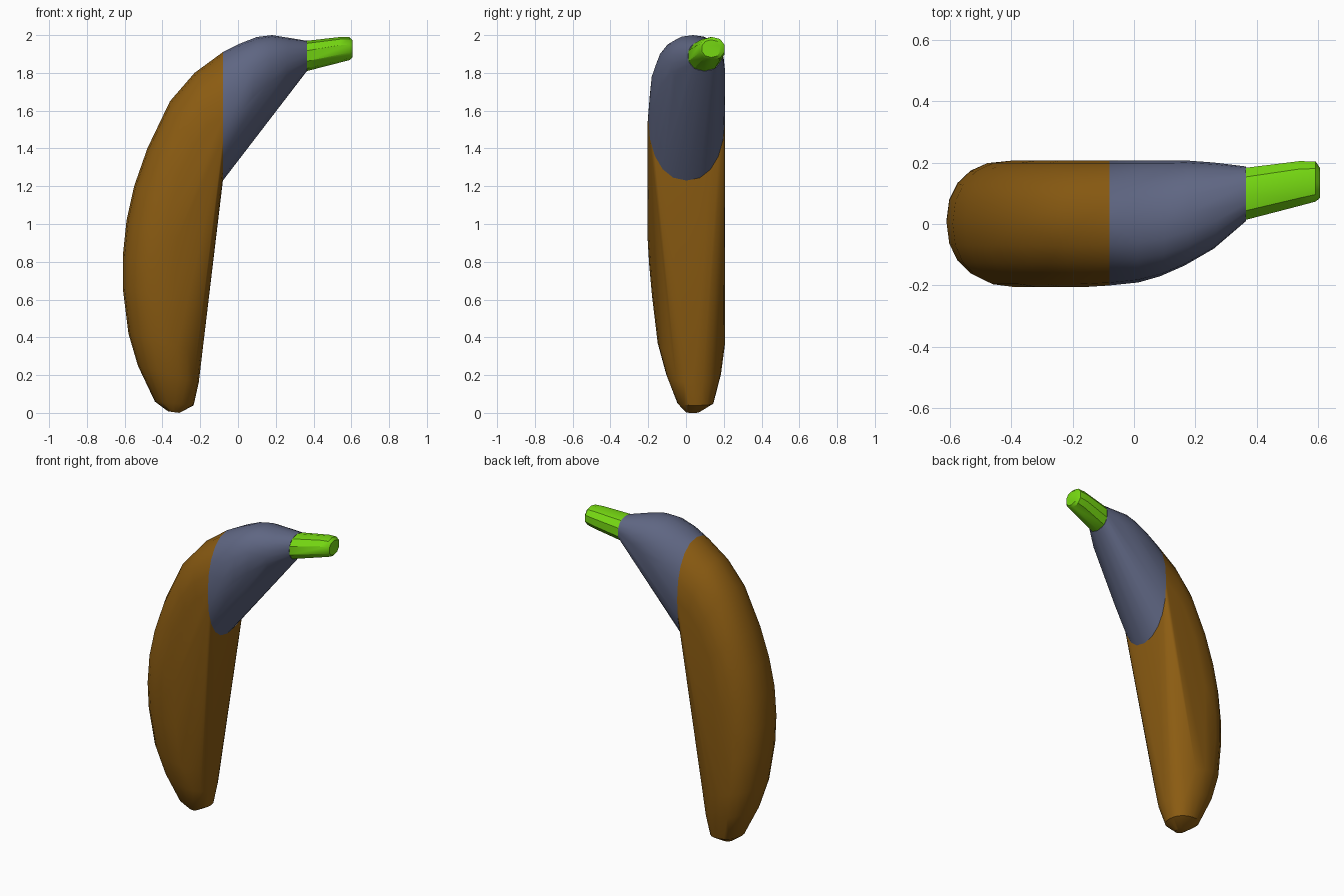
import bpy, bmesh, math
from mathutils import Vector

cube = bpy.data.objects.get("Cube")
if cube:
    bpy.data.objects.remove(cube, do_unlink=True)


def material(name, rgb):
    m = bpy.data.materials.new(name)
    m.use_nodes = True
    color = (*rgb, 1.0)
    m.diffuse_color = color
    bsdf = m.node_tree.nodes["Principled BSDF"]
    bsdf.inputs["Base Color"].default_value = color
    bsdf.inputs["Roughness"].default_value = 0.6
    return m


def signed_pow(v, p):
    return math.copysign(abs(v) ** p, v)


def ring(outer, inner, y_range, n=20, power=0.9):
    """Rounded cross-section spanning outer to inner (x, z) and a y range."""
    a = Vector((outer[0], 0, outer[1]))
    b = Vector((inner[0], 0, inner[1]))
    mid, half = (a + b) / 2, (a - b) / 2
    yc, yh = (y_range[0] + y_range[1]) / 2, (y_range[1] - y_range[0]) / 2
    pts = []
    for i in range(n):
        t = 2 * math.pi * i / n
        p = mid + half * signed_pow(math.cos(t), power)
        p.y = yc + yh * signed_pow(math.sin(t), power)
        pts.append(p)
    return pts


def hull_part(name, sections, mat, n=20):
    """Convex shell wrapped around a row of cross-sections."""
    bm = bmesh.new()
    for s in sections:
        for p in ring(*s, n=n):
            bm.verts.new(p)
    bmesh.ops.convex_hull(bm, input=bm.verts[:])
    loose = [v for v in bm.verts if not v.link_faces]
    bmesh.ops.delete(bm, geom=loose, context="VERTS")
    # merge coplanar triangles of the flat ends
    bmesh.ops.dissolve_limit(bm, angle_limit=math.radians(1),
                             verts=bm.verts[:], edges=bm.edges[:])
    bmesh.ops.recalc_face_normals(bm, faces=bm.faces[:])
    me = bpy.data.meshes.new(name)
    bm.to_mesh(me)
    bm.free()
    me.materials.append(mat)
    ob = bpy.data.objects.new(name, me)
    bpy.context.collection.objects.link(ob)
    bpy.ops.object.select_all(action="DESELECT")
    ob.select_set(True)
    bpy.context.view_layer.objects.active = ob
    bpy.ops.object.shade_smooth_by_angle(angle=math.radians(35))
    return ob


brown = material("brown peel", (0.26, 0.107, 0.006))
slate = material("slate blue peel", (0.114, 0.133, 0.225))
green = material("green stem", (0.18, 0.69, 0.006))

# Sections shared by neighbouring parts: outer (x, z), inner (x, z), y range
cut = ((-0.08, 1.91), (-0.08, 1.23), (-0.2, 0.207))
neck = ((0.365, 1.97), (0.365, 1.81), (0.01, 0.187))

# Long lower body, from the rounded tip to the vertical cut
hull_part("banana_body", [
    ((-0.37, 0.008), (-0.31, 0.0), (0.0, 0.07)),
    ((-0.44, 0.06), (-0.235, 0.04), (-0.045, 0.145)),
    ((-0.53, 0.25), (-0.208, 0.16), (-0.105, 0.185)),
    ((-0.58, 0.42), (-0.195, 0.32), (-0.15, 0.207)),
    ((-0.61, 0.66), (-0.20, 0.58), (-0.18, 0.207)),
    ((-0.61, 0.83), (-0.20, 0.74), (-0.195, 0.207)),
    ((-0.59, 1.02), (-0.19, 0.88), (-0.205, 0.207)),
    ((-0.55, 1.20), (-0.17, 1.00), (-0.205, 0.207)),
    ((-0.48, 1.40), (-0.15, 1.10), (-0.205, 0.207)),
    ((-0.36, 1.65), (-0.11, 1.18), (-0.205, 0.207)),
    ((-0.23, 1.80), (-0.09, 1.23), (-0.205, 0.207)),
    cut,
], brown)

# Upper shoulder, tapering to the neck
hull_part("banana_shoulder", [
    cut,
    ((0.01, 1.955), (0.02, 1.42), (-0.19, 0.207)),
    ((0.10, 1.99), (0.07, 1.52), (-0.17, 0.207)),
    ((0.18, 2.0), (0.15, 1.62), (-0.135, 0.207)),
    ((0.27, 1.985), (0.25, 1.72), (-0.08, 0.2)),
    neck,
], slate)

# Short stem with a bevelled end
hull_part("stem", [
    neck,
    ((0.54, 1.99), (0.54, 1.855), (0.056, 0.208)),
    ((0.59, 1.99), (0.592, 1.868), (0.07, 0.206)),
    ((0.605, 1.975), (0.605, 1.882), (0.083, 0.185)),
], green, n=10)
